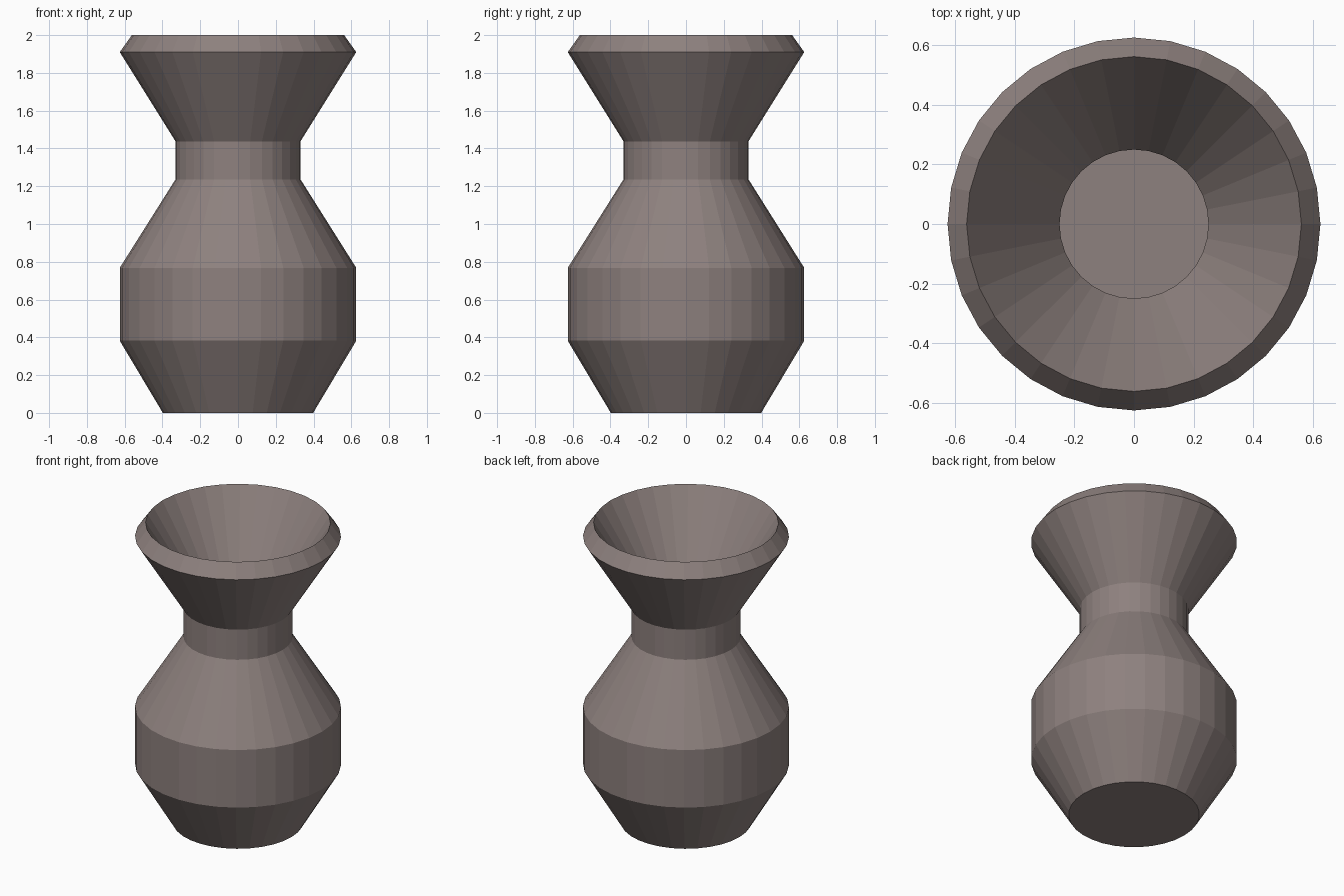
import bpy, bmesh, math

if "Cube" in bpy.data.objects:
    bpy.data.objects.remove(bpy.data.objects["Cube"])

SIDES = 32

# Outer wall from base to rim, then inner wall down to the floor: (radius, height)
outer = [(0.398, 0.0), (0.626, 0.382), (0.626, 0.768), (0.331, 1.236),
         (0.331, 1.438), (0.626, 1.91)]
inner = [(0.562, 2.0), (0.25, 1.5), (0.25, 1.175), (0.546, 0.705),
         (0.546, 0.44), (0.356, 0.12)]


def lathe(name, profile):
    """Spin a profile into a closed, flat-shaded solid with capped ends."""
    bm = bmesh.new()
    rings = [[bm.verts.new((r * math.cos(2 * math.pi * i / SIDES),
                            r * math.sin(2 * math.pi * i / SIDES), z))
              for i in range(SIDES)] for r, z in profile]
    for a, b in zip(rings, rings[1:]):
        for i in range(SIDES):
            j = (i + 1) % SIDES
            bm.faces.new((a[i], a[j], b[j], b[i]))
    bm.faces.new(rings[0][::-1])   # underside
    bm.faces.new(rings[-1])        # inside floor
    mesh = bpy.data.meshes.new(name)
    bm.to_mesh(mesh)
    bm.free()
    obj = bpy.data.objects.new(name, mesh)
    bpy.context.collection.objects.link(obj)
    return obj


# Hollow vase with a waisted neck and flared mouth
vase = lathe("vase", outer + inner)
material = bpy.data.materials.new("clay")
material.diffuse_color = (0.27, 0.22, 0.21, 1.0)
material.use_nodes = True
material.node_tree.nodes["Principled BSDF"].inputs["Base Color"].default_value = material.diffuse_color
vase.data.materials.append(material)
